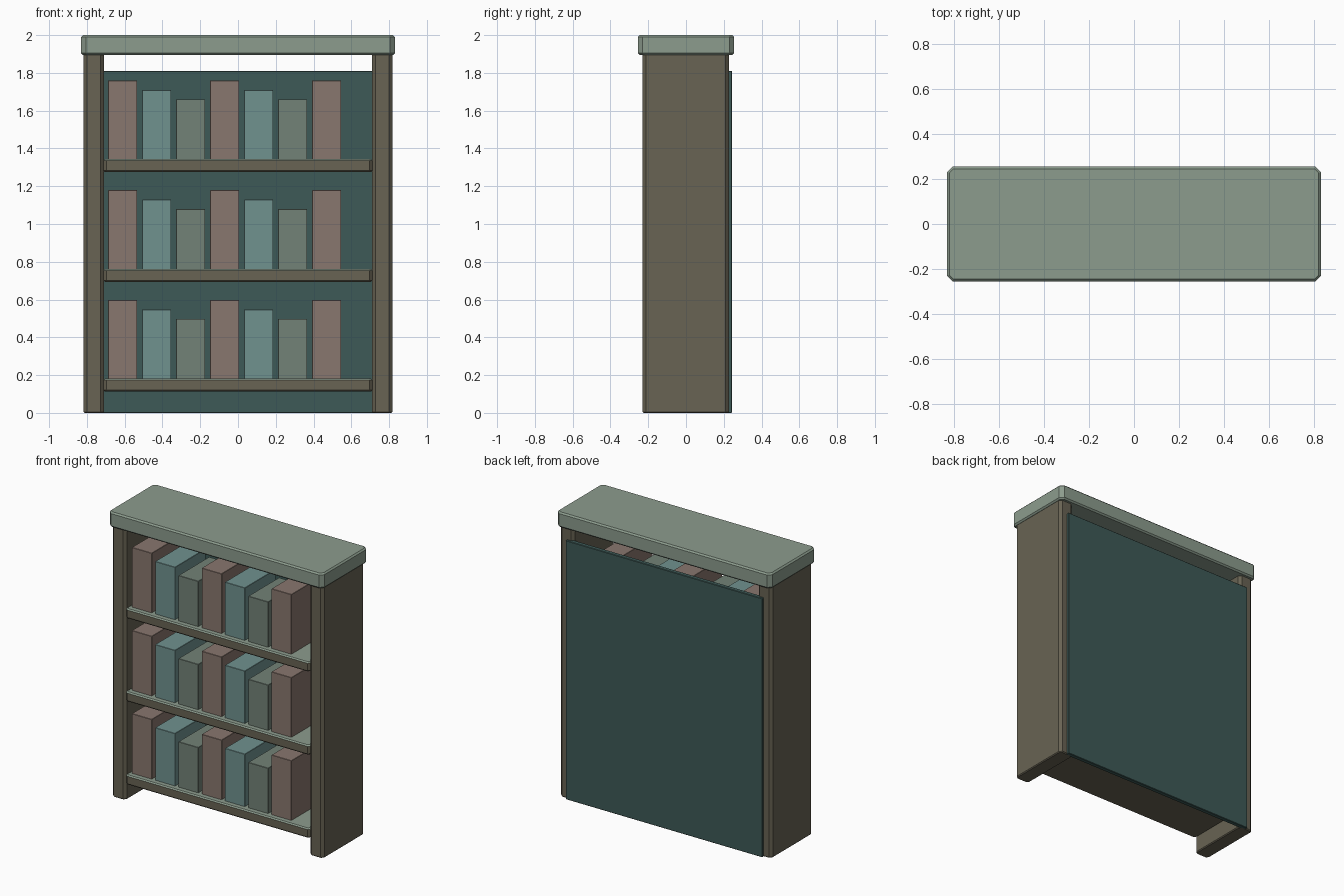
import bpy, bmesh

if "Cube" in bpy.data.objects:
    bpy.data.objects.remove(bpy.data.objects["Cube"])


def material(name, rgb):
    m = bpy.data.materials.new(name)
    m.diffuse_color = (*rgb, 1)
    m.use_nodes = True
    m.node_tree.nodes["Principled BSDF"].inputs["Base Color"].default_value = m.diffuse_color
    return m


WOOD = material("brown_wood", (0.138, 0.125, 0.087))
SAGE = material("sage_paint", (0.262, 0.332, 0.268))
TEAL = material("dark_teal", (0.048, 0.102, 0.095))
BOOKS = [material("book_brown", (0.25, 0.184, 0.156)),
         material("book_teal", (0.162, 0.287, 0.275)),
         material("book_green", (0.171, 0.223, 0.184))]


def box(name, lo, hi, mat, corner=0.0, rim=0.0, top_mat=None):
    """Box between two corners: wide chamfer on upright edges, fine one on rims."""
    bm = bmesh.new()
    bmesh.ops.create_cube(bm, size=1)
    for v in bm.verts:
        v.co = [(a + b) / 2 + c * (b - a) for a, b, c in zip(lo, hi, v.co)]

    def chamfer(edges, width):
        bmesh.ops.bevel(bm, geom=edges, offset=width, segments=1,
                        profile=0.5, affect='EDGES')

    def is_upright(e):
        return abs(e.verts[0].co.z - e.verts[1].co.z) > 0.01

    if corner:
        chamfer([e for e in bm.edges if is_upright(e)], corner)
    if rim:
        chamfer([e for e in bm.edges if not is_upright(e)], rim)
    bm.normal_update()
    me = bpy.data.meshes.new(name)
    me.materials.append(mat)
    if top_mat:
        me.materials.append(top_mat)
        for f in bm.faces:
            if f.normal.z > 0.6:
                f.material_index = 1
    bm.to_mesh(me)
    bm.free()
    ob = bpy.data.objects.new(name, me)
    bpy.context.collection.objects.link(ob)
    return ob


# Case: lid, two sides, back panel
box("top_board", (-0.83, -0.255, 1.894), (0.83, 0.255, 2.0), SAGE, 0.025, 0.01)
box("left_side", (-0.818, -0.23, 0), (-0.71, 0.228, 1.905), WOOD, 0.018, 0.006)
box("right_side", (0.71, -0.23, 0), (0.818, 0.228, 1.905), WOOD, 0.018, 0.006)
box("back_panel", (-0.76, 0.213, 0), (0.76, 0.244, 1.81), TEAL, 0.003, 0.003)

# Shelves, each with a row of seven books
for i in range(3):
    z = 0.181 + 0.581 * i
    box(f"shelf_{i + 1}", (-0.712, -0.23, z - 0.068), (0.712, 0.214, z),
        WOOD, 0.015, 0.008, SAGE)
    for j in range(7):
        x = -0.611 + 0.18 * j
        h = (0.417, 0.367, 0.317)[j % 3]
        box(f"book_{i + 1}_{j + 1}", (x - 0.077, -0.19, z - 0.002),
            (x + 0.077, 0.15, z + h), BOOKS[j % 3], 0.002, 0.002)
